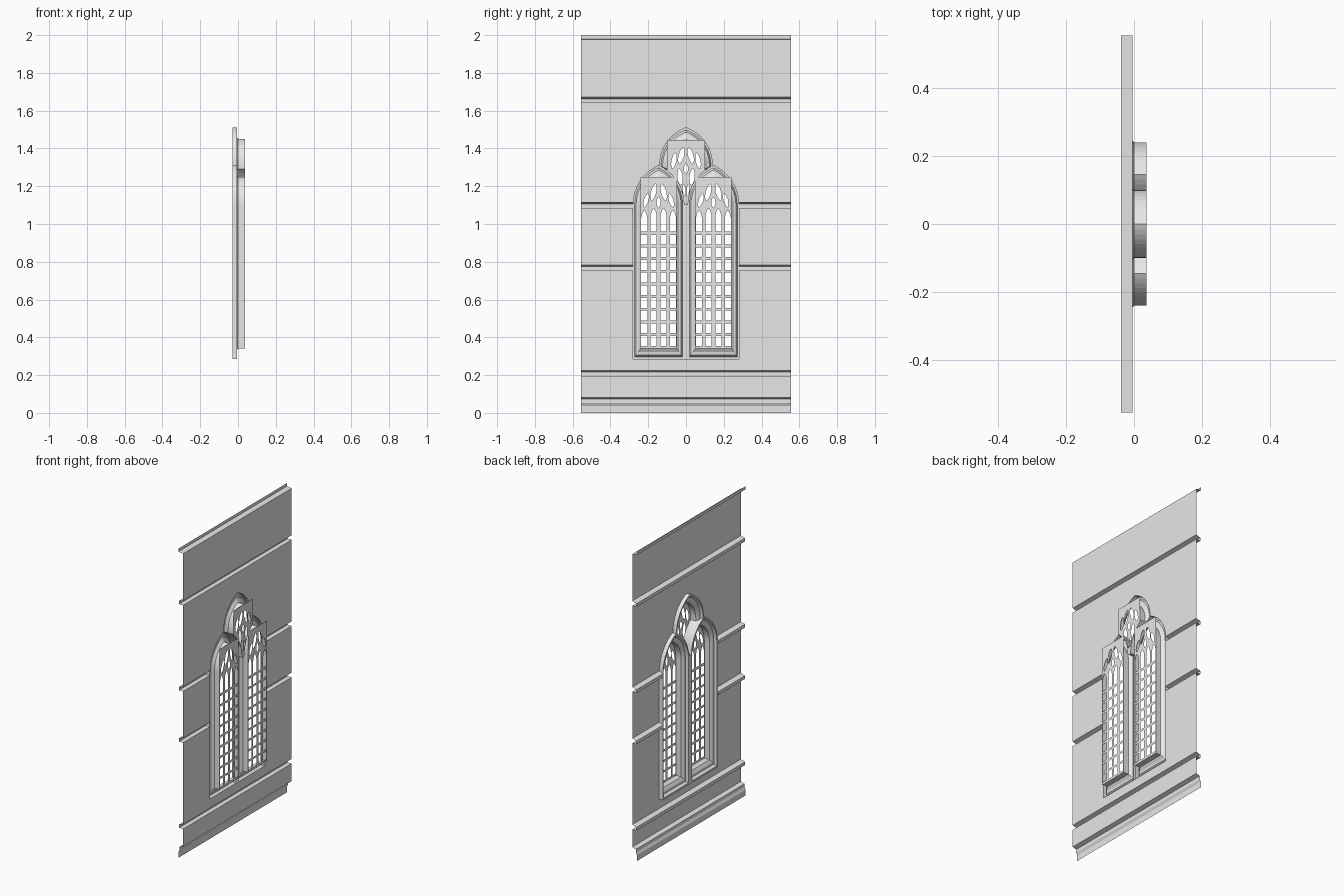
import bpy
from math import sin, cos, pi, sqrt
from mathutils import Matrix

cube = bpy.data.objects.get("Cube")
if cube:
    bpy.data.objects.remove(cube)

stone = bpy.data.materials.new("grey_stone")
stone.use_nodes = True
stone.diffuse_color = (0.8, 0.8, 0.8, 1)
stone.node_tree.nodes["Principled BSDF"].inputs["Base Color"].default_value = (0.8, 0.8, 0.8, 1)

WALL = -0.004            # x of the wall sheet
HALF = 0.555             # half length of the wall
LIGHT_Y, LIGHT_W = 0.145, 0.135   # centre and half width of a side light
SILL, SPRING, RISE = 0.285, 1.10, 0.21
TOP_SPRING, TOP_W, TOP_RISE = 1.31, 0.14, 0.20
BACK = 0.037             # x of the tracery sheets


def add_mesh(name, verts, faces):
    mesh = bpy.data.meshes.new(name)
    mesh.from_pydata(verts, [], faces)
    mesh.materials.append(stone)
    obj = bpy.data.objects.new(name, mesh)
    bpy.context.collection.objects.link(obj)
    return obj


def loft(name, loops, closed):
    """Skin a list of equally long point loops with quads."""
    n = len(loops[0])
    verts = [p for loop in loops for p in loop]
    faces = []
    for r in range(len(loops) - 1):
        for i in range(n if closed else n - 1):
            j = (i + 1) % n
            faces.append((r * n + i, r * n + j, (r + 1) * n + j, (r + 1) * n + i))
    return add_mesh(name, verts, faces)


def arch(d, w, h):
    """Height of a pointed arch at distance d from its axis."""
    d = min(abs(d), w)
    r = (w * w + h * h) / (2 * w)
    return sqrt(max(r * r - (r - w + d) ** 2, 0))


def light_top(y):
    return SPRING + arch(abs(y) - LIGHT_Y, LIGHT_W, RISE)


# Wall: moulded profiles drawn along y
def band(name, profile, y0, y1):
    loft(name, [[(x, y, z) for x, z in profile] for y in (y0, y1)], False)


def course(z):
    return [(WALL, z - 0.025), (-0.034, z - 0.025), (-0.034, z - 0.004), (WALL, z + 0.005)]


plinth = [(-0.038, 0), (-0.038, 0.037), (-0.03, 0.052), (-0.03, 0.073), (WALL, 0.081)]
cornice = [(WALL, 1.976), (-0.038, 1.98), (-0.038, 2)]
SIDE = LIGHT_Y + LIGHT_W
PEAK = TOP_SPRING + TOP_RISE
band("wall_base", plinth + course(0.22) + [(WALL, SILL)], -HALF, HALF)
band("wall_top", [(WALL, PEAK)] + course(1.667) + cornice, -HALF, HALF)
side_profile = [(WALL, SILL)] + course(0.778) + course(1.11) + [(WALL, PEAK)]
band("wall_side_right", side_profile, -HALF, -SIDE)
band("wall_side_left", side_profile, SIDE, HALF)

# Wall above the arches
steps = 112
ys = [-SIDE + 2 * SIDE * i / steps for i in range(steps + 1)]


def opening_top(y):
    if abs(y) <= TOP_W:
        return TOP_SPRING + arch(y, TOP_W, TOP_RISE)
    return light_top(y)


loft("wall_over_arches", [[(WALL, y, opening_top(y)) for y in ys],
                          [(WALL, y, PEAK) for y in ys]], False)

# Window frames: outlines stepped inward by t at depth x
SECTION = [(0, WALL), (0, -0.03), (0.008, -0.03), (0.016, -0.014),
           (0.026, -0.012), (0.04, 0), (0.04, BACK)]
COUNT = 20


def arch_points(cy, w, h, spring):
    angles = [w * cos(pi * i / COUNT) for i in range(COUNT + 1)]
    return [(cy + u, spring + arch(u, w, h)) for u in angles]


def light_outline(cy, t):
    w, sill = LIGHT_W - t, SILL + 1.4 * t
    return [(cy - w, sill), (cy + w, sill)] + arch_points(cy, w, RISE - 1.5 * t, SPRING)


def top_outline(cy, t):
    w = TOP_W - t
    low = [-w + 2 * w * i / COUNT for i in range(COUNT + 1)]
    return ([(y, light_top(y) + 0.2 * t) for y in low]
            + arch_points(0, w, TOP_RISE - 1.5 * t, TOP_SPRING))


def frame(name, outline, cy):
    loft(name, [[(x, y, z) for y, z in outline(cy, t)] for t, x in SECTION], True)


frame("frame_right_light", light_outline, -LIGHT_Y)
frame("frame_left_light", light_outline, LIGHT_Y)
frame("frame_top_light", top_outline, 0)
gap = LIGHT_Y - LIGHT_W
band("mullion", [(-0.03, SILL), (-0.03, SPRING + 0.02)], -gap, gap)


# Tracery: flat sheets pierced by panes and leaf shapes
def leaf(u, z, length, width, lean):
    pts = []
    for i in range(12):
        a = 2 * pi * i / 12
        px, pz = width * sin(a) * abs(sin(a)) ** 0.3, length * cos(a)
        pts.append((u + px * cos(lean) - pz * sin(lean), z + px * sin(lean) + pz * cos(lean)))
    return pts


def mirrored_leaves(rows):
    return [leaf(s * u, z, l, w, s * lean) for u, z, l, w, lean in rows for s in (-1, 1)]


def tracery(name, outer, holes, cy):
    curve = bpy.data.curves.new(name, 'CURVE')
    curve.dimensions = '2D'
    curve.fill_mode = 'BOTH'
    for pts in [outer] + holes:
        spline = curve.splines.new('POLY')
        spline.points.add(len(pts) - 1)
        for p, (u, z) in zip(spline.points, pts):
            p.co = (u, z, 0, 1)
        spline.use_cyclic_u = True
    temp = bpy.data.objects.new(name + "_outline", curve)
    bpy.context.collection.objects.link(temp)
    deps = bpy.context.evaluated_depsgraph_get()
    mesh = bpy.data.meshes.new_from_object(temp.evaluated_get(deps))
    bpy.data.objects.remove(temp)
    # local x, y become world y, z
    mesh.transform(Matrix(((0, 0, 1, BACK), (1, 0, 0, cy), (0, 1, 0, 0), (0, 0, 0, 1))))
    mesh.materials.clear()
    mesh.materials.append(stone)
    bpy.context.collection.objects.link(bpy.data.objects.new(name, mesh))


# Side lights: four columns of panes, arched heads and leaves
panes = []
for u in (-0.076, -0.026, 0.026, 0.076):
    a, b = u - 0.016, u + 0.016
    for row in range(9):
        z = 0.355 + 0.067 * row
        panes.append([(a, z), (b, z), (b, z + 0.052), (a, z + 0.052)])
    head = 1.035 if abs(u) > 0.05 else 1.045
    panes.append([(a, 0.96), (b, 0.96), (b, head), (u + 0.009, head + 0.025),
                  (u, head + 0.038), (u - 0.009, head + 0.025), (a, head)])
side_leaves = mirrored_leaves([(0.027, 1.168, 0.046, 0.014, 0.25),
                               (0.066, 1.125, 0.038, 0.012, 0.3)])
side_leaves.append(leaf(0, 1.113, 0.028, 0.011, 0))
sheet = [(-0.097, 0.34), (0.097, 0.34), (0.097, 1.25), (-0.097, 1.25)]
for name, cy in (("tracery_right_light", -LIGHT_Y), ("tracery_left_light", LIGHT_Y)):
    tracery(name, sheet, panes + side_leaves, cy)

# Top light: leaves over the valley between the side arches
low_edge = [(-0.1 + 0.01 * i, light_top(-0.1 + 0.01 * i)) for i in range(21)]
top_leaves = mirrored_leaves([(0.025, 1.362, 0.046, 0.014, 0.25),
                              (0.064, 1.335, 0.042, 0.013, 0.2),
                              (0.032, 1.25, 0.044, 0.014, -0.1),
                              (0.01, 1.18, 0.032, 0.007, -0.1)])
top_leaves.append(leaf(0, 1.292, 0.026, 0.011, 0))
tracery("tracery_top_light", low_edge + [(0.1, 1.445), (-0.1, 1.445)], top_leaves, 0)
